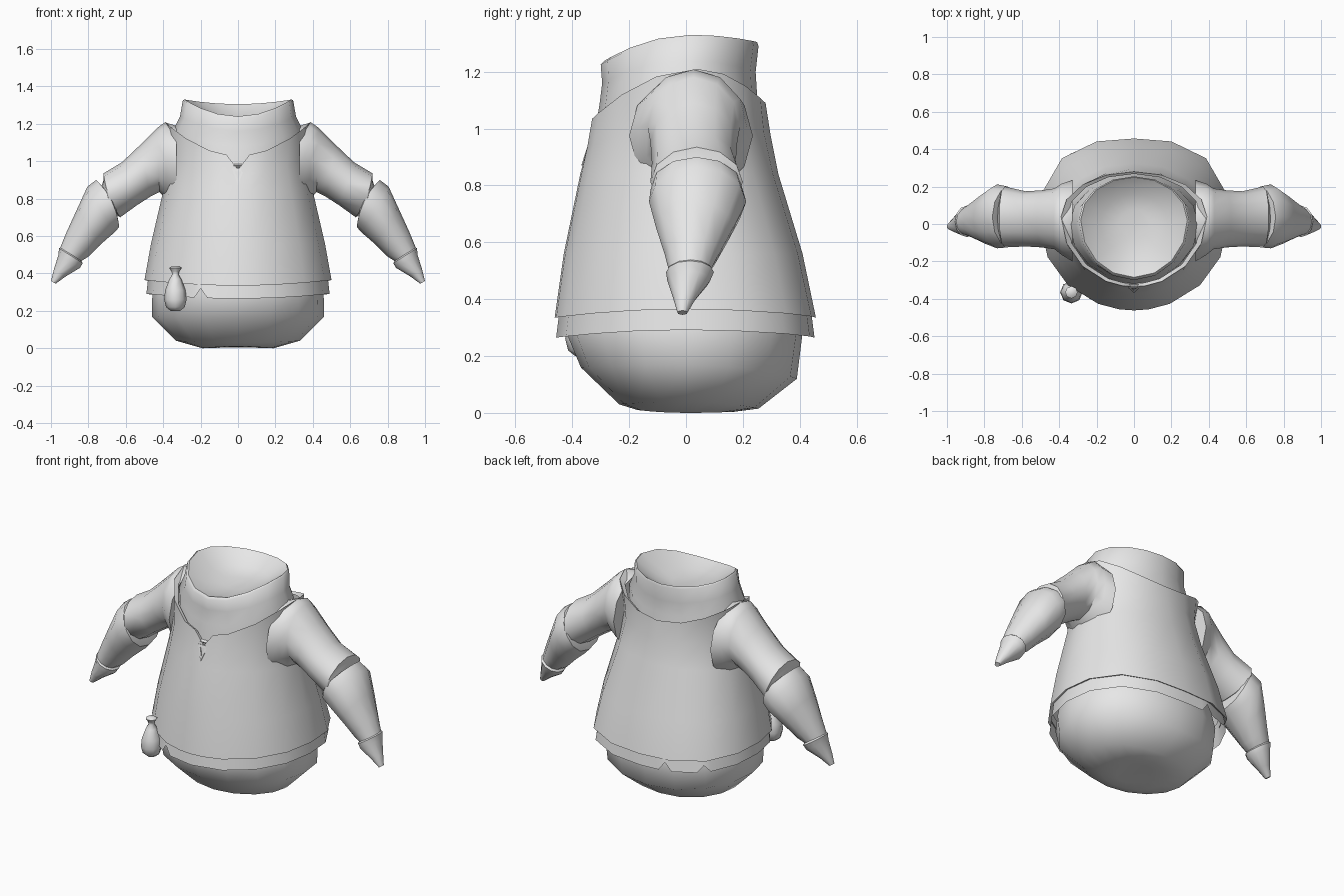
import bpy, bmesh, math

grey = bpy.data.materials.new("plain_grey")
grey.diffuse_color = (0.8, 0.8, 0.8, 1)


def finish(name, rings, cap_start=False, cap_end=False, angle=40):
    """Skin a list of equal-length closed rings into one object."""
    bm = bmesh.new()
    vs = [[bm.verts.new(p) for p in r] for r in rings]
    n = len(vs[0])
    for a, b in zip(vs, vs[1:]):
        for i in range(n):
            j = (i + 1) % n
            bm.faces.new((a[i], a[j], b[j], b[i]))
    if cap_start:
        bm.faces.new(vs[0][::-1])
    if cap_end:
        bm.faces.new(vs[-1])
    bmesh.ops.recalc_face_normals(bm, faces=bm.faces)
    me = bpy.data.meshes.new(name)
    bm.to_mesh(me)
    bm.free()
    me.materials.append(grey)
    ob = bpy.data.objects.new(name, me)
    bpy.context.collection.objects.link(ob)
    bpy.ops.object.select_all(action='DESELECT')
    ob.select_set(True)
    bpy.context.view_layer.objects.active = ob
    bpy.ops.object.shade_smooth_by_angle(angle=math.radians(angle))
    return ob


def oval(rx, yf, yb, zf, zs, zb, yc=0.0, angles=None, lift=None, p=2.0):
    """Ring round the body; angles run from the front (-y) towards +x.
    zf, zs, zb are heights at front, side and back; lift overrides some
    heights; p above 2 makes the back half squarer."""
    pts = []
    for d in angles or BASE:
        s, c = math.sin(math.radians(d)), math.cos(math.radians(d))
        k = 1.0
        if c < 0:
            k = (abs(s) ** p + abs(c) ** p) ** (-1 / p)
        y = yc + k * c * (yf - yc) if c > 0 else yc - k * c * (yb - yc)
        z = zs + ((zf if c > 0 else zb) - zs) * c * c
        if lift and d in lift:
            z = lift[d]
        pts.append((rx * s * k, y, z))
    return pts


BASE = [i * 22.5 - 180 for i in range(16)]

# Body: rounded base, hidden trunk, and neck closed by a shallow bowl
finish("body", [
    oval(0.09, -0.11, 0.11, 0.008, 0.008, 0.008),
    oval(0.19, -0.17, 0.17, 0.01, 0.0, 0.004),
    oval(0.33, -0.235, 0.255, 0.03, 0.04, 0.015, p=2.2),
    oval(0.46, -0.37, 0.39, 0.16, 0.17, 0.12, p=2.2),
    oval(0.458, -0.42, 0.41, 0.28, 0.30, 0.28, p=2.3),
    oval(0.42, -0.38, 0.37, 0.5, 0.5, 0.5, p=2.2),
    oval(0.36, -0.335, 0.285, 0.85, 0.85, 0.85),
    oval(0.345, -0.315, 0.26, 1.02, 1.08, 1.05),
    oval(0.345, -0.305, 0.25, 1.08, 1.17, 1.12),
    oval(0.31, -0.295, 0.245, 1.16, 1.24, 1.20),
    oval(0.295, -0.30, 0.255, 1.225, 1.325, 1.29, 0.02),
    oval(0.285, -0.285, 0.25, 1.24, 1.33, 1.305, 0.02),
    oval(0.272, -0.268, 0.238, 1.235, 1.32, 1.295, 0.02),
    oval(0.18, -0.18, 0.16, 1.215, 1.255, 1.24),
    oval(0.08, -0.08, 0.08, 1.21, 1.22, 1.22),
], cap_start=True, cap_end=True, angle=50)

# Undershirt hem with small torn notches
notches = (-24, -136, -161)
hem_angles = [a for a in BASE if all(abs(a - n) > 5 for n in notches)]
for n in notches:
    hem_angles += [n - 4.5, n, n + 4.5]
hem_angles.sort()
finish("undershirt_hem", [
    oval(0.475, -0.44, 0.435, 0.40, 0.42, 0.40, angles=hem_angles, p=2.5),
    oval(0.49, -0.457, 0.452, 0.265, 0.292, 0.265, angles=hem_angles, p=2.6,
         lift={n: 0.32 for n in notches}),
])

# Tunic: flared shell, turned-in hem, V-notched neckline with a lip
tunic_angles = sorted(BASE + [-9.0, 9.0])


def tunic_ring(*a, **k):
    return oval(*a, angles=tunic_angles, **k)


finish("tunic", [
    tunic_ring(0.48, -0.442, 0.44, 0.345, 0.375, 0.345, p=2.6),
    tunic_ring(0.50, -0.462, 0.457, 0.335, 0.365, 0.335, p=2.65),
    tunic_ring(0.465, -0.43, 0.41, 0.56, 0.56, 0.56, p=2.5),
    tunic_ring(0.40, -0.372, 0.325, 0.84, 0.84, 0.84, p=2.2),
    tunic_ring(0.372, -0.352, 0.297, 0.93, 1.02, 0.98, lift={0.0: 0.90}),
    tunic_ring(0.39, -0.335, 0.28, 1.03, 1.21, 1.09, yc=0.04, lift={0.0: 0.955}),
    tunic_ring(0.36, -0.318, 0.268, 1.02, 1.185, 1.08, yc=0.03, lift={0.0: 0.95}),
], angle=50)


def limb_ring(top, bottom, y0, y1, bow=0.0, n=12):
    """Oval slice of an arm between a top and a bottom (x, z) point;
    bow pushes its front and back towards the hand."""
    pts = []
    dx, dz = top[0] - bottom[0], top[1] - bottom[1]
    length = math.hypot(dx, dz)
    for i in range(n):
        a = 2 * math.pi * i / n
        f, g = 0.5 + 0.5 * math.cos(a), 0.5 + 0.5 * math.sin(a)
        b = bow * math.sin(a) ** 2 / length
        pts.append((bottom[0] + f * dx + b * dz, y0 + g * (y1 - y0),
                    bottom[1] + f * dz - b * dx))
    return pts


# Each row: top point, bottom point, front y, back y, bow
sleeve = [
    ((0.33, 1.19), (0.33, 0.76), -0.20, 0.235),
    ((0.39, 1.208), (0.385, 0.80), -0.165, 0.215),
    ((0.43, 1.18), (0.42, 0.835), -0.135, 0.19),
    ((0.52, 1.09), (0.47, 0.81), -0.125, 0.18),
    ((0.62, 0.995), (0.54, 0.765), -0.12, 0.175),
    ((0.72, 0.935), (0.63, 0.70), -0.125, 0.20, 0.015),
    ((0.72, 0.895), (0.65, 0.715), -0.11, 0.18, 0.015),
    ((0.74, 0.84), (0.69, 0.72), -0.08, 0.13),
]
forearm = [
    ((0.725, 0.86), (0.645, 0.70), -0.10, 0.17, -0.02),
    ((0.758, 0.90), (0.635, 0.648), -0.125, 0.20, -0.025),
    ((0.805, 0.865), (0.66, 0.62), -0.13, 0.212),
    ((0.86, 0.745), (0.735, 0.555), -0.105, 0.165),
    ((0.915, 0.625), (0.80, 0.49), -0.075, 0.115),
    ((0.952, 0.535), (0.84, 0.465), -0.06, 0.085),
]
hand = [
    ((0.93, 0.55), (0.85, 0.49), -0.04, 0.07),
    ((0.957, 0.535), (0.83, 0.455), -0.07, 0.098),
    ((0.96, 0.50), (0.845, 0.43), -0.066, 0.085),
    ((0.985, 0.42), (0.92, 0.385), -0.045, 0.035),
    ((1.0, 0.36), (0.975, 0.345), -0.03, 0.005),
]
for side, s in (("left", -1), ("right", 1)):
    for part, rows in (("sleeve", sleeve), ("forearm_cuff", forearm), ("hand", hand)):
        rings = [[(s * x, y, z) for x, y, z in limb_ring(*r)] for r in rows]
        finish(f"{side}_{part}", rings, cap_start=True, cap_end=True, angle=50)


# Pouch tied at the waist
def circle(cx, cy, r, z, n=8):
    return [(cx + r * math.cos(2 * math.pi * i / n),
             cy + r * math.sin(2 * math.pi * i / n), z) for i in range(n)]


pouch = [(0.025, 0.20), (0.05, 0.22), (0.06, 0.26), (0.055, 0.31), (0.032, 0.37),
         (0.017, 0.395), (0.02, 0.41), (0.033, 0.43), (0.018, 0.44)]
finish("pouch", [circle(-0.335, -0.365, r, z) for r, z in pouch],
       cap_start=True, cap_end=True, angle=50)


# Neck lacing: a thin triangular loop lying on the chest and a cross cord
def triangle(off, k):
    pts = []
    for x, z in ((-0.033, 0.96), (0, 0.87), (0.033, 0.96)):
        zz = 0.93 + (z - 0.93) * k
        pts.append((x * k, -0.352 + (zz - 0.90) * 0.32 - off, zz))
    return pts


finish("lace_loop", [triangle(0.0, 1), triangle(0.007, 1),
                     triangle(0.007, 0.5), triangle(0.0, 0.5)], angle=20)
finish("lace_cord", [
    [(x, -0.322, 0.985), (x, -0.336, 0.977), (x, -0.326, 0.967)] for x in (-0.04, 0.04)
], cap_start=True, cap_end=True, angle=20)
